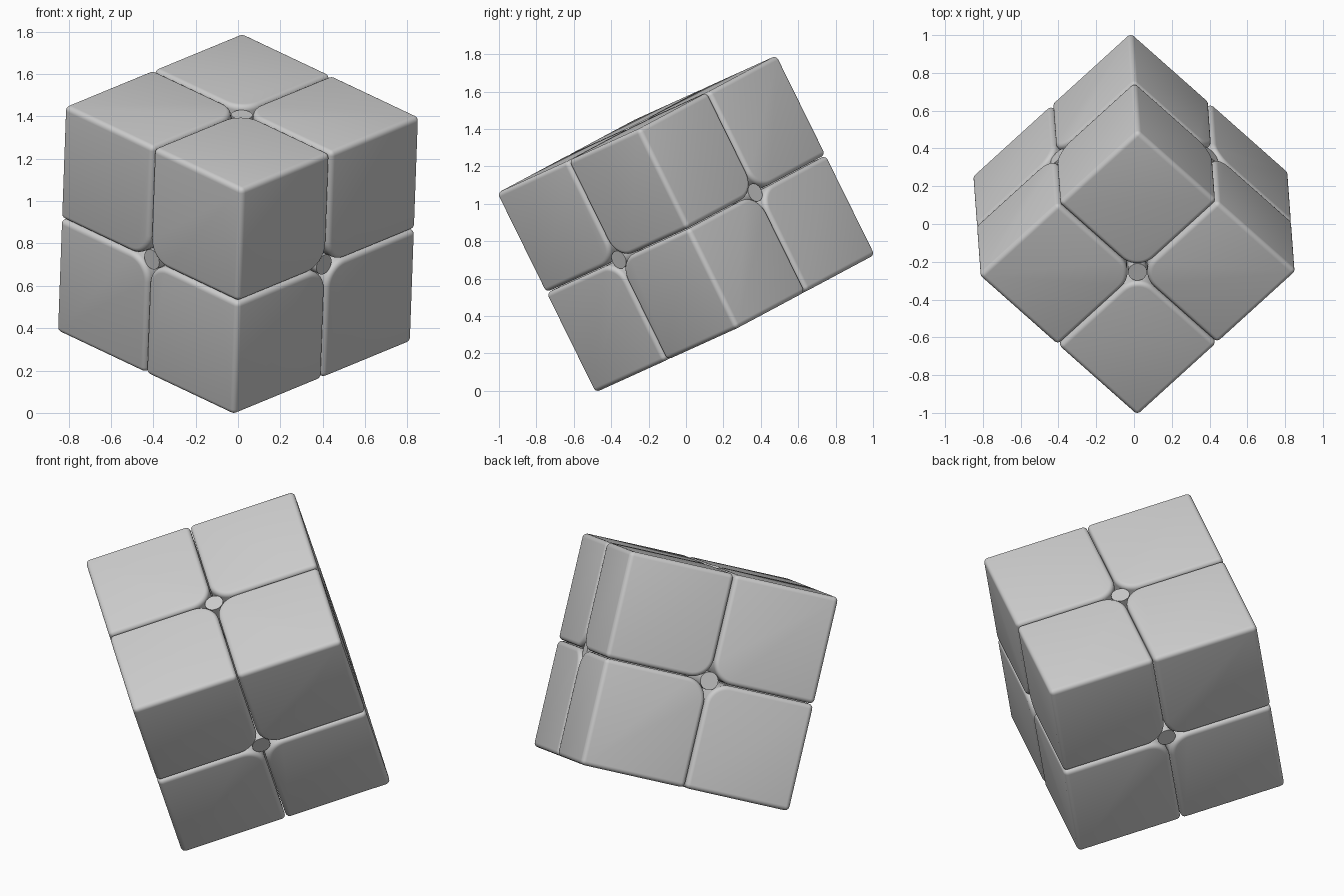
import bpy, bmesh
from math import radians
from itertools import product
from mathutils import Matrix, Vector

if "Cube" in bpy.data.objects:
    bpy.data.objects.remove(bpy.data.objects["Cube"])

HALF = 0.595      # half edge of the whole cube
GAP = 0.002       # half of the slit between pieces
ROUND = 0.025     # outer edge rounding
INNER = 0.12      # rounding of the edges around each axle

# Tilted frame of the cube, read from its corners
u = Vector((0.825, 0.75, 0.34)).normalized()
w = u.cross(Vector((-0.83, 0.73, 0.39))).normalized()
v = w.cross(u)
rot = Matrix((u, v, w)).transposed()
lift = (HALF - ROUND) * sum(abs(c) for c in rot[2]) + ROUND
place = Matrix.Translation((0, 0, lift)) @ rot.to_4x4()


def finish(bm, name):
    mesh = bpy.data.meshes.new(name)
    bm.to_mesh(mesh)
    bm.free()
    ob = bpy.data.objects.new(name, mesh)
    bpy.context.collection.objects.link(ob)
    ob.matrix_world = place
    bpy.ops.object.select_all(action='DESELECT')
    ob.select_set(True)
    bpy.context.view_layer.objects.active = ob
    bpy.ops.object.shade_smooth_by_angle(angle=radians(40))
    return ob


def corner_piece(sign):
    bm = bmesh.new()
    bmesh.ops.create_cube(bm, size=1)
    size = HALF - GAP
    for vert in bm.verts:
        for i in range(3):
            vert.co[i] = vert.co[i] * size + sign[i] * (HALF + GAP) / 2
    # Large rounding on the three edges that face the axles
    inner = [e for e in bm.edges
             if sum(all(abs(p.co[i]) < 0.01 for p in e.verts) for i in range(3)) == 2]
    bmesh.ops.bevel(bm, geom=inner, offset=INNER, segments=10, profile=0.5,
                    affect='EDGES', clamp_overlap=True)
    # Small rounding on every remaining sharp edge
    sharp = [e for e in bm.edges if len(e.link_faces) == 2
             and e.calc_face_angle(0) > radians(50)]
    bmesh.ops.bevel(bm, geom=sharp, offset=ROUND, segments=5, profile=0.5,
                    affect='EDGES', clamp_overlap=True)
    bmesh.ops.recalc_face_normals(bm, faces=bm.faces)
    finish(bm, "corner_piece")


# Eight corner pieces
for s in product((-1, 1), repeat=3):
    corner_piece(s)

# Three axles whose ends show as discs in the face centres
for name, turn in (("axle_a", Matrix.Rotation(radians(90), 4, 'Y')),
                   ("axle_b", Matrix.Rotation(radians(90), 4, 'X')),
                   ("axle_c", Matrix.Identity(4))):
    bm = bmesh.new()
    bmesh.ops.create_cone(bm, cap_ends=True, segments=48, radius1=0.05, radius2=0.05,
                          depth=2 * (HALF - 0.02), matrix=turn)
    finish(bm, name)

# Core ball where the axles meet
bm = bmesh.new()
bmesh.ops.create_uvsphere(bm, u_segments=32, v_segments=16, radius=0.12)
finish(bm, "core")
